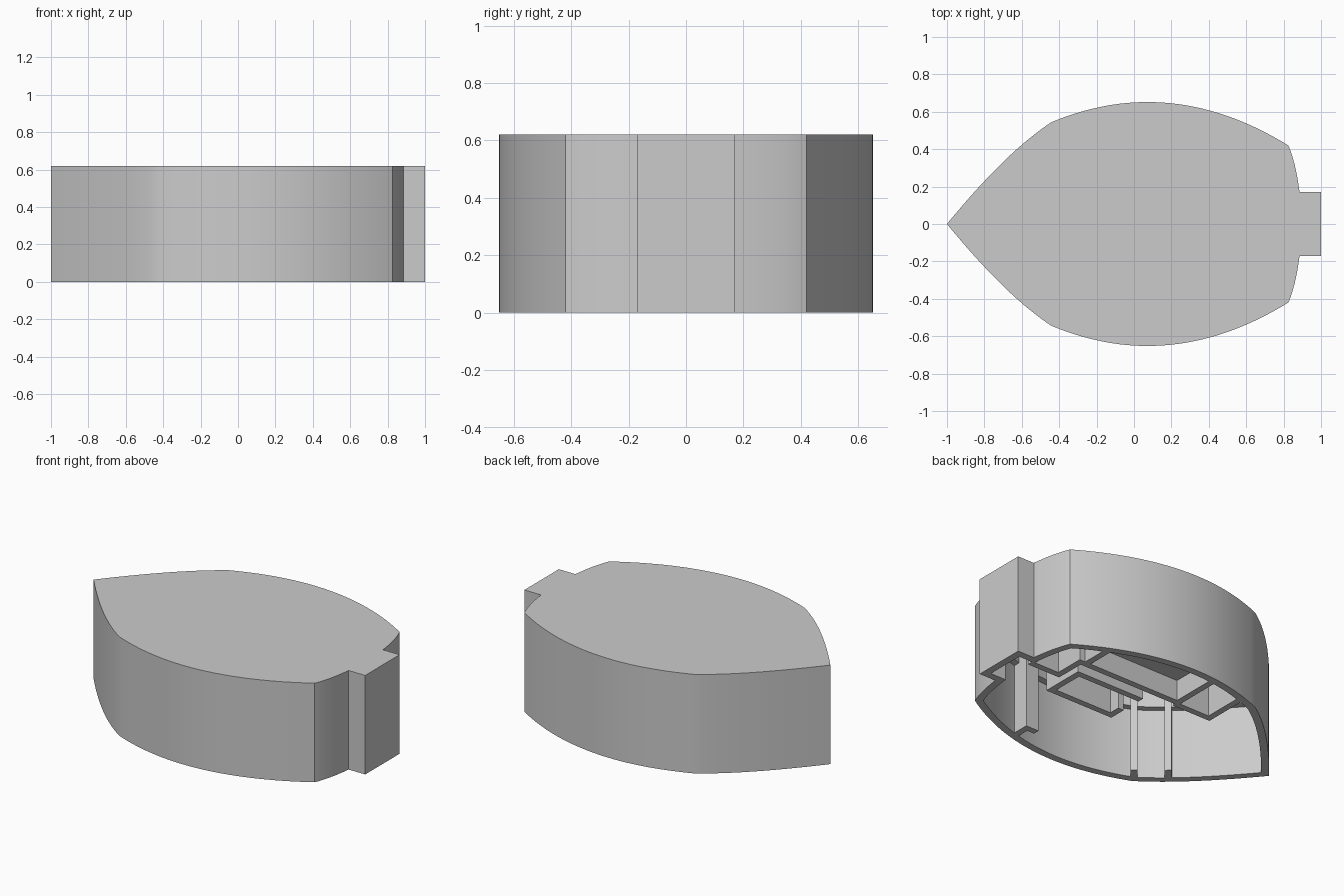
import bpy, bmesh
from mathutils import Vector

cube = bpy.data.objects.get("Cube")
if cube:
    bpy.data.objects.remove(cube, do_unlink=True)

HEIGHT, ROOF, WALL = 0.62, 0.575, 0.045
LEDGE = 0.44

grey = bpy.data.materials.new("light_grey")
grey.use_nodes = True
COLOUR = (0.6, 0.6, 0.6, 1)
grey.diffuse_color = COLOUR
grey.node_tree.nodes["Principled BSDF"].inputs["Base Color"].default_value = COLOUR


def finish(name, bm):
    bmesh.ops.recalc_face_normals(bm, faces=bm.faces)
    mesh = bpy.data.meshes.new(name)
    bm.to_mesh(mesh)
    bm.free()
    mesh.materials.append(grey)
    obj = bpy.data.objects.new(name, mesh)
    bpy.context.collection.objects.link(obj)
    return obj


def curve(a, c, b, steps):
    """Quadratic arc from a to b, leaving out b."""
    a, c, b = Vector(a), Vector(c), Vector(b)
    ts = [i / steps for i in range(steps)]
    return [a * (1 - t) ** 2 + c * 2 * t * (1 - t) + b * t * t for t in ts]


def inset(points, dist):
    """Move a clockwise outline inward with mitred corners."""
    result = []
    for i, p in enumerate(points):
        d1 = (p - points[i - 1]).normalized()
        d2 = (points[(i + 1) % len(points)] - p).normalized()
        n1, n2 = Vector((d1.y, -d1.x)), Vector((d2.y, -d2.x))
        result.append(p + (n1 + n2) * dist / (1 + n1.dot(n2)))
    return result


def ring(bm, points, z):
    return [bm.verts.new((p.x, p.y, z)) for p in points]


def skin(bm, a, b):
    for i in range(len(a)):
        j = (i + 1) % len(a)
        bm.faces.new((a[i], a[j], b[j], b[i]))


def prism(name, points, z0, z1):
    bm = bmesh.new()
    low, high = ring(bm, points, z0), ring(bm, points, z1)
    skin(bm, low, high)
    bm.faces.new(low)
    bm.faces.new(high)
    return finish(name, bm)


def block(name, x0, x1, y0, y1):
    corners = [Vector(c) for c in ((x0, y0), (x0, y1), (x1, y1), (x1, y0))]
    return prism(name, corners, 0, ROOF + .01)


def stub(name, start, end, width):
    """Straight wall between two plan points."""
    a, b = Vector(start), Vector(end)
    d = (b - a).normalized() * width / 2
    n = Vector((-d.y, d.x))
    return prism(name, [a + n, b + n, b - n, a - n], 0, ROOF + .01)


# Leaf outline with a square tab, mirrored across the long axis
half = curve((-1, 0), (-.68, .39), (-.44, .545), 14)
half += curve((-.44, .545), (-.18, .652), (.07, .652), 14)
half += curve((.07, .652), (.45, .652), (.825, .42), 18)
half += curve((.825, .42), (.865, .33), (.885, .17), 8)
half += [Vector((.885, .17)), Vector((1, .17))]
outline = half + [Vector((p.x, -p.y)) for p in reversed(half[1:])]
inner = inset(outline, WALL)
lip = inset(outline, WALL * 1.9)

# Hollow shell, open underneath, with a ledge below the roof
bm = bmesh.new()
out_low, out_high = ring(bm, outline, 0), ring(bm, outline, HEIGHT)
in_low, in_mid = ring(bm, inner, 0), ring(bm, inner, LEDGE)
lip_low, lip_high = ring(bm, lip, LEDGE), ring(bm, lip, ROOF)
loops = [out_high, out_low, in_low, in_mid, lip_low, lip_high]
for a, b in zip(loops, loops[1:]):
    skin(bm, a, b)
bm.faces.new(out_high)
bm.faces.new(lip_high)
shell = finish("shell", bm)
bpy.context.view_layer.objects.active = shell
shell.select_set(True)
bpy.ops.object.shade_smooth_by_angle()

# Large compartment against the side wall, with a raised ceiling
block("large_room_long_wall", -.07, .62, .28, .32)
block("large_room_end_wall", -.09, -.05, .28, .62)
block("large_room_tab_wall", .59, .63, .28, .50)
edge = [p for p in inset(outline, WALL / 2) if -.06 < p.x < .6 and p.y > 0]
edge += [Vector((.6, .3)), Vector((-.06, .3))]
prism("large_room_ceiling", edge, .13, ROOF + .01)

# Small compartment beside it, towards the tip
block("small_room_long_wall", -.33, -.07, .26, .30)
block("small_room_end_wall", -.34, -.30, .26, .56)

# Middle compartment, with a doorway at the end towards the tip
for y in (-.07, .17):
    block("middle_room_long_wall", .11, .59, y, y + .04)
block("middle_room_end_wall", .55, .59, -.07, .21)
block("middle_room_door_return", .11, .15, -.07, .04)

# Corner compartment next to the tab
block("corner_room_wall", .63, .86, .09, .13)
block("corner_room_end_wall", .63, .67, .09, .32)

# Short partitions on the opposite side
block("partition_near_tab", .38, .42, -.59, -.46)
block("partition_foot", .33, .42, -.49, -.45)
stub("partition_middle", (-.37, -.44), (-.445, -.53), .04)
stub("partition_near_tip", (-.52, -.32), (-.59, -.40), .04)
